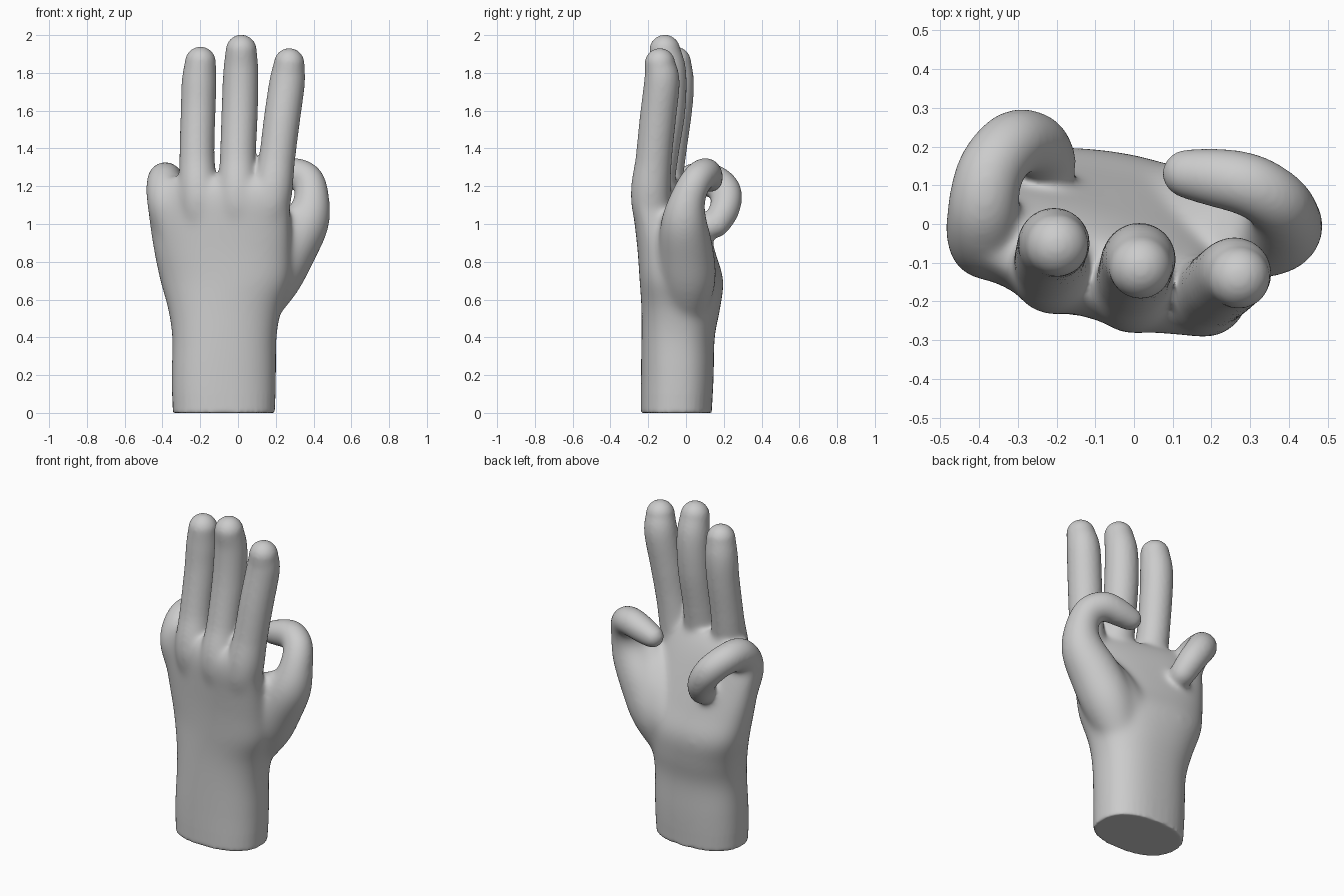
import bpy, bmesh, math
from mathutils import Vector

if "Cube" in bpy.data.objects:
    bpy.data.objects.remove(bpy.data.objects["Cube"])

bm = bmesh.new()


def loft(rings):
    """Skin a list of vertex rings into a closed volume."""
    loops = [[bm.verts.new(p) for p in ring] for ring in rings]
    n = len(loops[0])
    for a, b in zip(loops, loops[1:]):
        for i in range(n):
            j = (i + 1) % n
            bm.faces.new((a[i], a[j], b[j], b[i]))
    bm.faces.new(loops[0][::-1])
    bm.faces.new(loops[-1])


def spline(points, steps=6):
    """Catmull-Rom samples through tuples of any length."""
    pts = [Vector(p) for p in points]
    ext = [2 * pts[0] - pts[1]] + pts + [2 * pts[-1] - pts[-2]]
    out = []
    for k in range(1, len(ext) - 2):
        a, b, c, d = ext[k - 1:k + 3]
        for s in range(steps):
            t = s / steps
            out.append(0.5 * (2 * b + (c - a) * t + (2 * a - 5 * b + 4 * c - d) * t * t
                              + (3 * b - a - 3 * c + d) * t ** 3))
    return out + [pts[-1]]


def finger(points, sides=24):
    """Round tube through (x, y, z, radius) points with a domed tip."""
    s = spline(points)
    path = [(Vector(p[:3]), p[3]) for p in s]
    tip, r = path[-1]
    d = (tip - path[-2][0]).normalized()
    for k in range(1, 7):
        a = math.radians(k * 14)
        path.append((tip + d * r * math.sin(a), r * math.cos(a)))
    rings, normal, old = [], Vector((1, 0, 0)), None
    for i, (p, r) in enumerate(path):
        t = (path[min(i + 1, len(path) - 1)][0] - path[max(i - 1, 0)][0]).normalized()
        if old:
            normal = old.rotation_difference(t) @ normal
        normal = (normal - t * normal.dot(t)).normalized()
        side, old = t.cross(normal), t
        rings.append([p + r * (normal * math.cos(v) + side * math.sin(v))
                      for v in (2 * math.pi * k / sides for k in range(sides))])
    loft(rings)


# wrist and palm: z, centre x, half width, centre y, half depth, slant
sections = [
    (0.00, -0.075, 0.270, -0.052, 0.188, 0.00),
    (0.20, -0.075, 0.277, -0.046, 0.193, 0.00),
    (0.40, -0.072, 0.277, -0.042, 0.194, -0.03),
    (0.55, -0.070, 0.301, -0.028, 0.206, -0.08),
    (0.70, -0.065, 0.347, -0.024, 0.212, -0.15),
    (0.85, -0.080, 0.364, -0.050, 0.188, -0.19),
    (1.00, -0.094, 0.374, -0.080, 0.164, -0.23),
    (1.12, -0.103, 0.374, -0.105, 0.142, -0.27),
    (1.20, -0.108, 0.350, -0.118, 0.112, -0.28),
    (1.25, -0.108, 0.320, -0.120, 0.072, -0.28),
]
rings = []
for z, cx, hw, cy, hd, slant in spline(sections):
    ring = []
    for k in range(40):
        a = 2 * math.pi * k / 40
        c, s = math.cos(a), math.sin(a)
        x = hw * math.copysign(abs(c) ** 0.85, c)
        y = hd * math.copysign(abs(s) ** 0.85, s)
        ring.append((cx + x, cy + y + slant * x, z))
    rings.append(ring)
loft(rings)

# ring finger
finger([(-0.20, -0.08, 0.85, 0.07), (-0.207, -0.128, 1.12, 0.108), (-0.217, -0.095, 1.35, 0.093),
        (-0.211, -0.06, 1.60, 0.092), (-0.206, -0.05, 1.75, 0.092), (-0.199, -0.055, 1.857, 0.082)])
# middle finger
finger([(0.00, -0.12, 0.85, 0.07), (0.00, -0.174, 1.12, 0.112), (0.00, -0.138, 1.35, 0.096),
        (0.009, -0.10, 1.60, 0.096), (0.015, -0.092, 1.80, 0.093), (0.017, -0.112, 1.92, 0.082)])
# index finger
finger([(0.13, -0.14, 0.85, 0.07), (0.175, -0.187, 1.12, 0.107), (0.207, -0.170, 1.35, 0.096),
        (0.232, -0.150, 1.55, 0.096), (0.260, -0.128, 1.75, 0.094), (0.271, -0.138, 1.85, 0.081)])
# curled little finger
finger([(-0.31, -0.03, 0.80, 0.07), (-0.36, -0.04, 1.00, 0.095), (-0.383, -0.04, 1.13, 0.102),
        (-0.39, 0.035, 1.225, 0.094), (-0.37, 0.14, 1.23, 0.088), (-0.31, 0.21, 1.17, 0.087),
        (-0.25, 0.205, 1.08, 0.083), (-0.22, 0.16, 1.00, 0.077)])
# thumb bent across the palm
finger([(0.08, 0.00, 0.50, 0.10), (0.18, 0.01, 0.70, 0.148), (0.27, 0.00, 0.86, 0.146),
        (0.362, -0.01, 1.01, 0.124), (0.39, 0.008, 1.13, 0.097), (0.372, 0.055, 1.23, 0.085),
        (0.30, 0.10, 1.266, 0.083), (0.21, 0.12, 1.25, 0.078), (0.135, 0.13, 1.23, 0.067)])
# web of muscle between thumb and palm
finger([(0.03, -0.01, 0.50, 0.10), (0.09, -0.01, 0.68, 0.165), (0.16, -0.02, 0.82, 0.15),
        (0.23, -0.045, 0.95, 0.115), (0.27, -0.05, 1.01, 0.085)])

bmesh.ops.recalc_face_normals(bm, faces=bm.faces)
mesh = bpy.data.meshes.new("hand")
bm.to_mesh(mesh)
bm.free()
hand = bpy.data.objects.new("hand", mesh)
bpy.context.collection.objects.link(hand)
bpy.context.view_layer.objects.active = hand
hand.select_set(True)

# fuse the parts into one skin
remesh = hand.modifiers.new("fuse", 'REMESH')
remesh.mode = 'VOXEL'
remesh.voxel_size = 0.009
bpy.ops.object.modifier_apply(modifier="fuse")

# soften everything a little and the palm joins more
palm = hand.vertex_groups.new(name="palm")
for v in hand.data.vertices:
    w = min(1, max(0, (v.co.z - 0.1) / 0.1)) * min(1, max(0.0, (1.36 - v.co.z) / 0.2))
    palm.add([v.index], w, 'REPLACE')
for name, group, count in (("soften", "", 8), ("blend", "palm", 90)):
    m = hand.modifiers.new(name, 'SMOOTH')
    m.factor, m.iterations, m.vertex_group = 0.5, count, group
    bpy.ops.object.modifier_apply(modifier=name)
bpy.ops.object.shade_smooth_by_angle(angle=math.radians(50))
